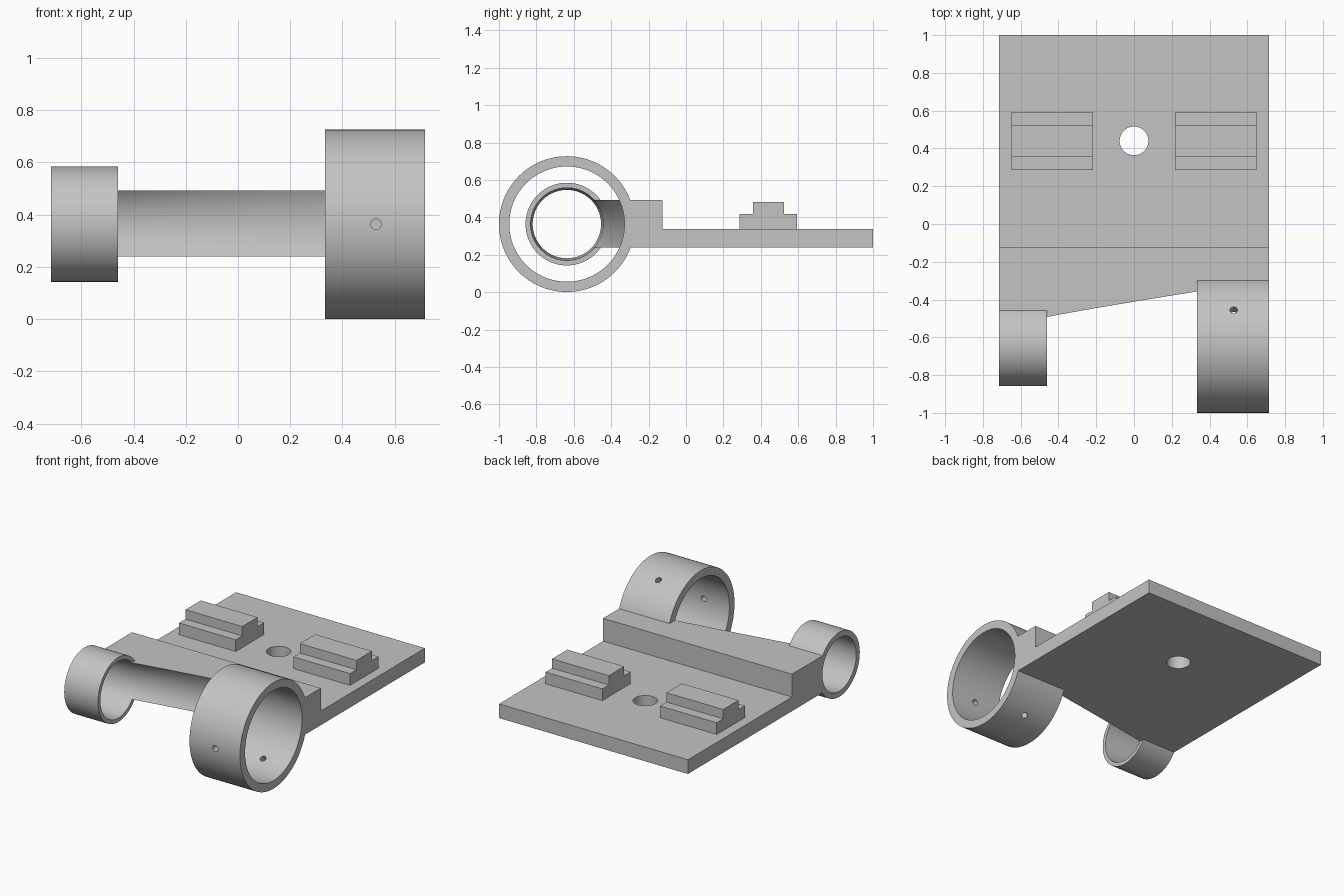
import bpy
import bmesh
from math import cos, sin, pi, radians
from mathutils import Matrix, Vector

if "Cube" in bpy.data.objects:
    bpy.data.objects.remove(bpy.data.objects["Cube"], do_unlink=True)

HALF = 0.715                 # half width of the bracket
AXIS_Y, AXIS_Z = -0.637, 0.364   # shared axis of both clamp rings
SEGMENTS = 96

grey = bpy.data.materials.new("plain grey")
grey.use_nodes = True
colour = (0.55, 0.55, 0.55, 1)
grey.diffuse_color = colour
grey.node_tree.nodes["Principled BSDF"].inputs["Base Color"].default_value = colour


def finish(name, bm):
    """Turn a bmesh into a named grey object."""
    bmesh.ops.recalc_face_normals(bm, faces=bm.faces)
    mesh = bpy.data.meshes.new(name)
    bm.to_mesh(mesh)
    bm.free()
    mesh.materials.append(grey)
    obj = bpy.data.objects.new(name, mesh)
    bpy.context.collection.objects.link(obj)
    return obj


def extrude_x(name, profile, x0, x1):
    """Extrude a (y, z) outline from x0 to x1."""
    bm = bmesh.new()
    face = bm.faces.new([bm.verts.new((x0, y, z)) for y, z in profile])
    out = bmesh.ops.extrude_face_region(bm, geom=[face])
    verts = [v for v in out["geom"] if isinstance(v, bmesh.types.BMVert)]
    bmesh.ops.translate(bm, verts=verts, vec=(x1 - x0, 0, 0))
    return finish(name, bm)


def revolve_x(name, profile):
    """Solid turned about the ring axis from (x, radius) pairs."""
    bm = bmesh.new()
    loops = []
    for x, r in profile:
        loops.append([bm.verts.new((x, AXIS_Y + r * cos(2 * pi * i / SEGMENTS),
                                    AXIS_Z + r * sin(2 * pi * i / SEGMENTS)))
                      for i in range(SEGMENTS)])
    for a, b in zip(loops, loops[1:]):
        for i in range(SEGMENTS):
            j = (i + 1) % SEGMENTS
            bm.faces.new((a[i], a[j], b[j], b[i]))
    bm.faces.new(loops[0])
    bm.faces.new(loops[-1])
    return finish(name, bm)


def rod(name, centre, direction, radius, length, sides):
    """Round cutter along any direction."""
    bm = bmesh.new()
    turn = Vector(direction).to_track_quat("Z", "Y").to_matrix().to_4x4()
    bmesh.ops.create_cone(bm, cap_ends=True, segments=sides, radius1=radius,
                          radius2=radius, depth=length,
                          matrix=Matrix.Translation(centre) @ turn)
    return finish(name, bm)


def combine(target, tool, operation):
    """Apply a boolean and remove the tool."""
    tool.hide_render = True
    mod = target.modifiers.new("combine", "BOOLEAN")
    mod.operation = operation
    mod.solver = "EXACT"
    mod.object = tool
    bpy.context.view_layer.objects.active = target
    bpy.ops.object.modifier_apply(modifier=mod.name)
    bpy.data.objects.remove(tool, do_unlink=True)


# Flat plate with its raised front step
body = extrude_x("bracket_body",
                 [(AXIS_Y, 0.24), (1, 0.24), (1, 0.337), (-0.125, 0.337),
                  (-0.125, 0.493), (AXIS_Y, 0.493)], -HALF, HALF)

# Small and large clamp rings
for label, x0, x1, radius in (("small_ring", -HALF, -0.46, 0.221),
                              ("large_ring", 0.333, HALF, 0.363)):
    combine(body, revolve_x(label, [(x0, radius), (x1, radius)]), "UNION")

# Tapered bore, which also hollows the front edge between the rings
bore = revolve_x("bore_cutter", [(-0.8, 0.179), (-0.46, 0.194),
                                 (0.333, 0.308), (0.8, 0.308)])
combine(body, bore, "DIFFERENCE")

# Vertical hole through the plate
combine(body, rod("plate_hole_cutter", (0, 0.44, 0.29), (0, 0, 1),
                  0.076, 0.4, 64), "DIFFERENCE")

# Three evenly spaced screw holes through the large ring wall
for angle in (60, 180, 300):
    way = Vector((0, cos(radians(angle)), sin(radians(angle))))
    centre = Vector((0.528, AXIS_Y, AXIS_Z)) + way * 0.335
    combine(body, rod("screw_hole_cutter", centre, way, 0.02, 0.16, 24), "DIFFERENCE")

# Stepped blocks on either side of the hole
step = [(0.287, 0.337), (0.593, 0.337), (0.593, 0.417), (0.523, 0.417),
        (0.523, 0.481), (0.357, 0.481), (0.357, 0.417), (0.287, 0.417)]
for side, x0, x1 in (("left", 0.218, 0.648), ("right", -0.648, -0.218)):
    extrude_x(side + "_stepped_block", step, x0, x1)

# Smooth the round walls, keep the edges crisp
bpy.ops.object.select_all(action="DESELECT")
body.select_set(True)
bpy.context.view_layer.objects.active = body
bpy.ops.object.shade_smooth_by_angle(angle=radians(16))
